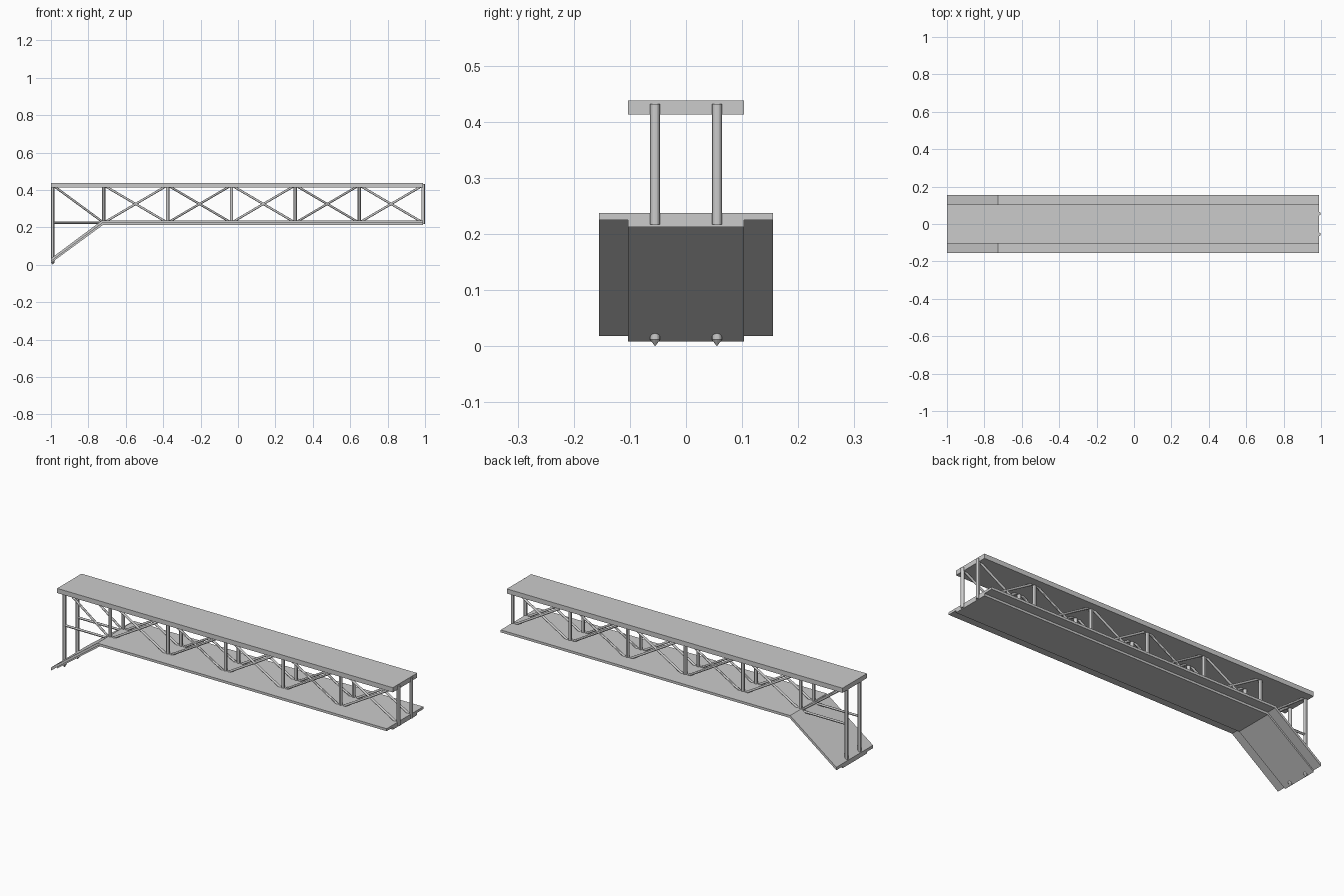
import bpy, bmesh
from mathutils import Vector

if "Cube" in bpy.data.objects:
    bpy.data.objects.remove(bpy.data.objects["Cube"])

def extrude_profile(name, pts, y0, y1):
    """Solid from an XZ outline, running from y0 to y1."""
    bm = bmesh.new()
    face = bm.faces.new([bm.verts.new((x, y0, z)) for x, z in pts])
    ret = bmesh.ops.extrude_face_region(bm, geom=[face])
    verts = [v for v in ret['geom'] if isinstance(v, bmesh.types.BMVert)]
    bmesh.ops.translate(bm, verts=verts, vec=(0, y1 - y0, 0))
    bmesh.ops.recalc_face_normals(bm, faces=bm.faces)
    me = bpy.data.meshes.new(name)
    bm.to_mesh(me)
    bm.free()
    ob = bpy.data.objects.new(name, me)
    bpy.context.collection.objects.link(ob)
    return ob

def tube(name, a, b, y, r):
    """Round bar between two XZ points."""
    p, q = Vector((a[0], y, a[1])), Vector((b[0], y, b[1]))
    d = q - p
    bpy.ops.mesh.primitive_cylinder_add(vertices=12, radius=r, depth=d.length,
                                        location=(p + q) / 2)
    ob = bpy.context.object
    ob.name = name
    ob.rotation_euler = d.to_track_quat('Z', 'Y').to_euler()
    bpy.ops.object.shade_smooth_by_angle()
    return ob

LEFT, RIGHT, KNEE = -1.0, 0.99, -0.722

# roof slab
extrude_profile("roof_slab", [(LEFT, 0.413), (RIGHT, 0.413), (RIGHT, 0.438), (LEFT, 0.438)],
                -0.103, 0.103)

# walkway with sloping ramp: thick centre, thin side strips
def deck(thick, ramp_low):
    return [(LEFT, ramp_low), (KNEE, 0.238 - thick), (RIGHT, 0.238 - thick),
            (RIGHT, 0.238), (KNEE - 0.004, 0.238), (LEFT, 0.034)]

extrude_profile("deck_centre", deck(0.025, 0.009), -0.103, 0.103)
for s in (-1, 1):
    extrude_profile("deck_side", deck(0.013, 0.018), s * 0.103, s * 0.155)

# two mirrored trusses
posts = [KNEE + 0.004 + i * 0.3415 for i in range(6)]
TOP, LOW = 0.425, 0.225
for y in (-0.055, 0.055):
    # uprights
    for x in posts:
        tube("post", (x, 0.217), (x, 0.432), y, 0.009)
    # tall end post with pointed foot
    tube("end_post", (-0.99, 0.012), (-0.99, 0.432), y, 0.009)
    bpy.ops.mesh.primitive_cone_add(vertices=12, radius1=0, radius2=0.009, depth=0.012,
                                    location=(-0.99, y, 0.006))
    bpy.context.object.name = "post_foot"
    # ramp bay: rail and single brace
    tube("ramp_rail", (-0.99, LOW), (posts[0], LOW), y, 0.006)
    tube("ramp_brace", (-0.99, TOP), (posts[0], LOW), y, 0.006)
    # crossed braces
    for a, b in zip(posts, posts[1:]):
        tube("brace_up", (a, LOW), (b, TOP), y, 0.006)
        tube("brace_down", (a, TOP), (b, LOW), y, 0.006)
